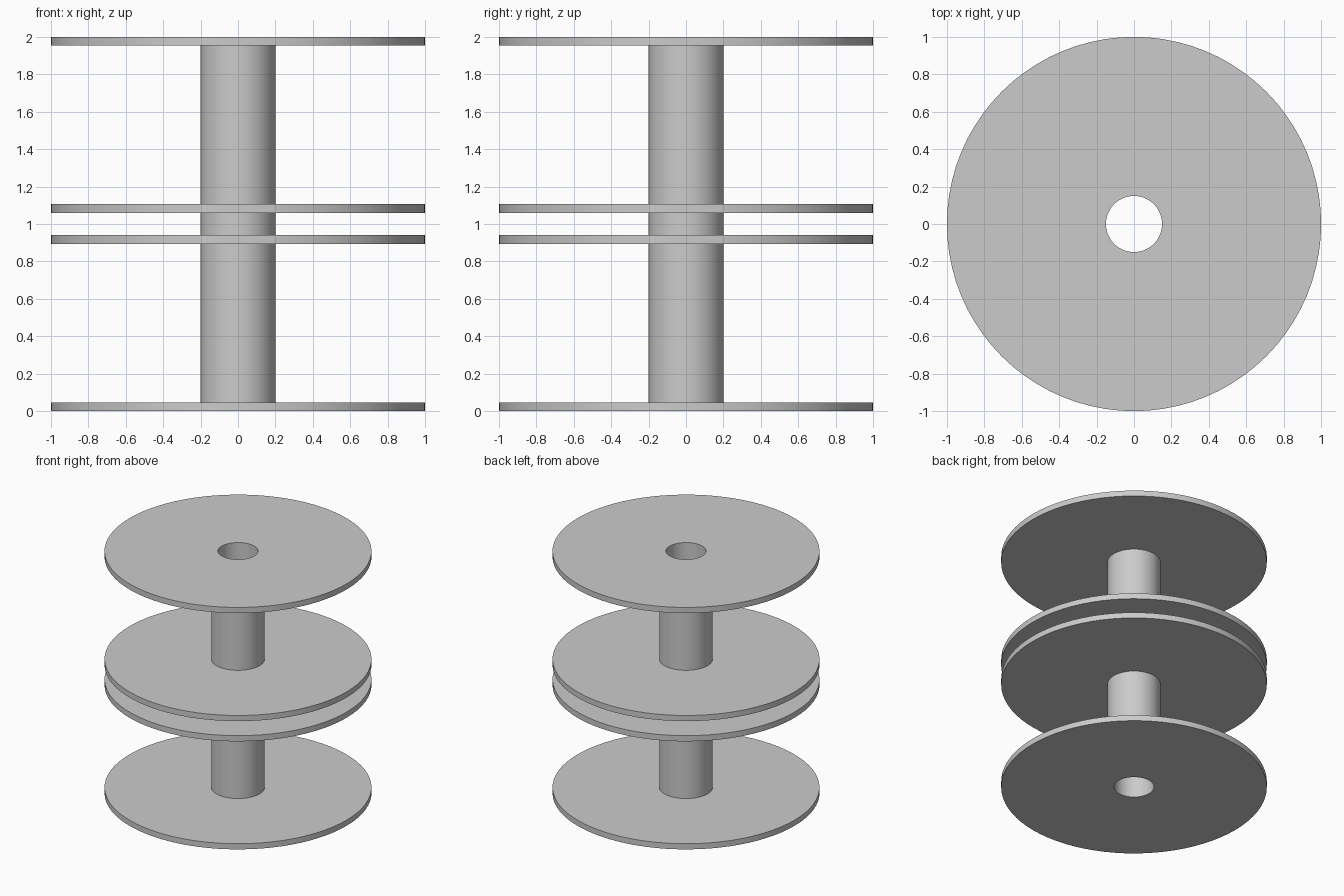
import bpy
import bmesh
import math

cube = bpy.data.objects.get("Cube")
if cube:
    bpy.data.objects.remove(cube, do_unlink=True)

BORE, CORE, RIM = 0.15, 0.2, 1.0
HEIGHT, THICK = 2.0, 0.047
SEGMENTS = 80
FLANGE_BASES = (0, 0.893, 1.06, HEIGHT - THICK)

# Plain grey for the whole spool
grey = bpy.data.materials.new("grey")
grey.use_nodes = True
colour = (0.6, 0.6, 0.6, 1)
grey.diffuse_color = colour
grey.node_tree.nodes["Principled BSDF"].inputs["Base Color"].default_value = colour


def lathe(name, profile):
    """Spin a closed (radius, height) profile around z."""
    bm = bmesh.new()
    verts = [bm.verts.new((r, 0, z)) for r, z in profile]
    edges = [bm.edges.new((a, b)) for a, b in zip(verts, verts[1:] + verts[:1])]
    bmesh.ops.spin(bm, geom=verts + edges, cent=(0, 0, 0), axis=(0, 0, 1),
                   angle=math.tau, steps=SEGMENTS)
    bmesh.ops.remove_doubles(bm, verts=bm.verts, dist=0.0001)
    bmesh.ops.recalc_face_normals(bm, faces=bm.faces)
    mesh = bpy.data.meshes.new(name)
    bm.to_mesh(mesh)
    bm.free()
    mesh.materials.append(grey)
    obj = bpy.data.objects.new(name, mesh)
    bpy.context.collection.objects.link(obj)
    bpy.ops.object.select_all(action="DESELECT")
    obj.select_set(True)
    bpy.context.view_layer.objects.active = obj
    bpy.ops.object.shade_smooth_by_angle(angle=math.radians(30))
    return obj


# Hollow core with four thin flanges, turned as one watertight body
profile = [(BORE, 0)]
for base in FLANGE_BASES:
    top = base + THICK
    if base > 0:
        profile.append((CORE, base))
    profile += [(RIM, base), (RIM, top)]
    if top < HEIGHT:
        profile.append((CORE, top))
profile.append((BORE, HEIGHT))
lathe("flanged_spool", profile)
